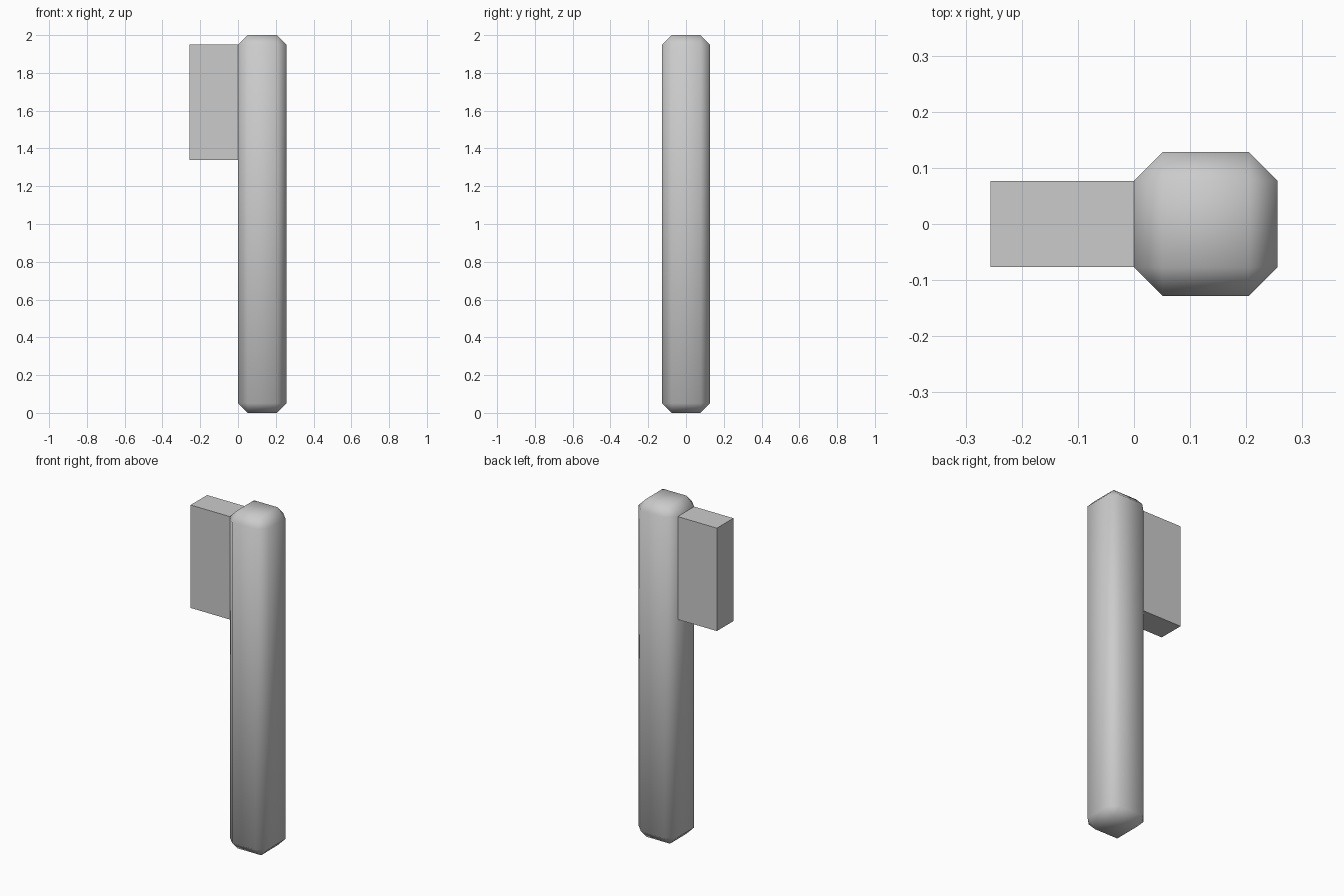
import bpy
import bmesh
from mathutils import Vector

if "Cube" in bpy.data.objects:
    bpy.data.objects.remove(bpy.data.objects["Cube"])


def box(name, low, high, chamfer=0.0, smooth=False):
    """Box between two corners, optionally with single-cut chamfered edges."""
    low, high = Vector(low), Vector(high)
    size, centre = high - low, (low + high) / 2
    bm = bmesh.new()
    bmesh.ops.create_cube(bm, size=1.0)
    for v in bm.verts:
        v.co = Vector(a * b for a, b in zip(v.co, size)) + centre
    if chamfer:
        bmesh.ops.bevel(bm, geom=bm.edges[:], offset=chamfer,
                        offset_type='OFFSET', segments=1, affect='EDGES')
    bmesh.ops.recalc_face_normals(bm, faces=bm.faces[:])
    for f in bm.faces:
        f.smooth = smooth
    mesh = bpy.data.meshes.new(name)
    bm.to_mesh(mesh)
    bm.free()
    obj = bpy.data.objects.new(name, mesh)
    bpy.context.collection.objects.link(obj)
    return obj


W = 0.256   # post width
C = 0.051   # chamfer depth

# Tall post with chamfered edges, softly shaded
box("post", (0, -W / 2, 0), (W, W / 2, 2), chamfer=C, smooth=True)

# Flat block on the left face, as wide as the face between the chamfers
box("side_block", (-W, -W / 2 + C, 1.34), (0, W / 2 - C, 2 - C))
